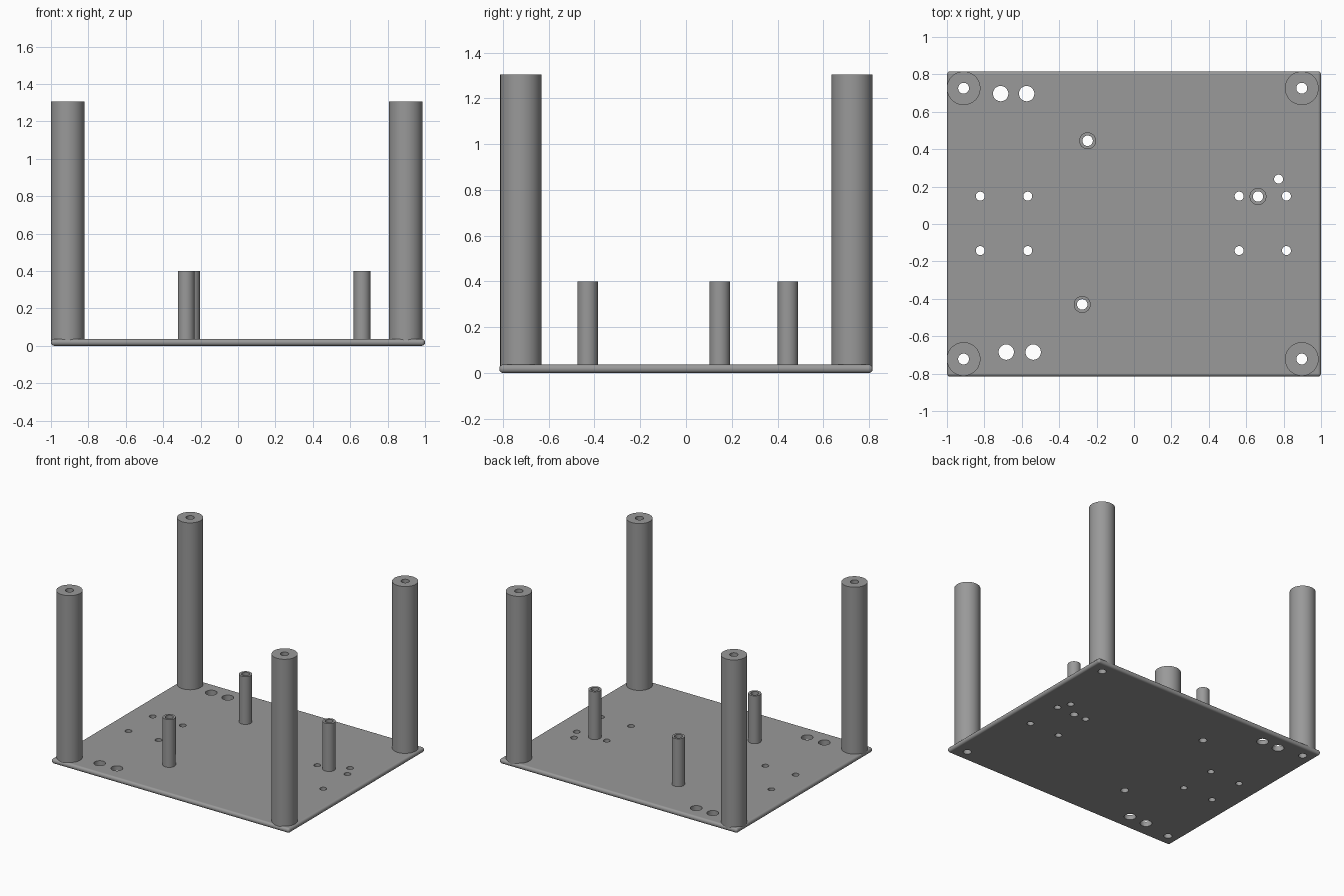
import bpy, bmesh, math
from mathutils import Matrix

if "Cube" in bpy.data.objects:
    bpy.data.objects.remove(bpy.data.objects["Cube"])

PLATE_TOP = 0.037
SEG = 48

grey = bpy.data.materials.new("grey")
grey.diffuse_color = (0.32, 0.32, 0.32, 1)
grey.use_nodes = True
grey.node_tree.nodes["Principled BSDF"].inputs["Base Color"].default_value = grey.diffuse_color


def finish(name, bm, smooth=True):
    bmesh.ops.recalc_face_normals(bm, faces=bm.faces)
    me = bpy.data.meshes.new(name)
    bm.to_mesh(me)
    bm.free()
    ob = bpy.data.objects.new(name, me)
    bpy.context.collection.objects.link(ob)
    me.materials.append(grey)
    bpy.ops.object.select_all(action='DESELECT')
    ob.select_set(True)
    bpy.context.view_layer.objects.active = ob
    if smooth:
        bpy.ops.object.shade_smooth_by_angle(angle=math.radians(35))
    return ob


def tube(name, x, y, outer, inner, top):
    """Hollow column rooted inside the plate."""
    bm = bmesh.new()
    profile = [(outer, PLATE_TOP / 2), (outer, top), (inner, top), (inner, PLATE_TOP)]
    rings = []
    for r, z in profile:
        rings.append([bm.verts.new((x + r * math.cos(2 * math.pi * i / SEG),
                                    y + r * math.sin(2 * math.pi * i / SEG), z))
                      for i in range(SEG)])
    for a, b in zip(rings, rings[1:] + rings[:1]):
        for i in range(SEG):
            j = (i + 1) % SEG
            bm.faces.new((a[i], a[j], b[j], b[i]))
    return finish(name, bm)


# Hole layout: (x, y)
posts = [(x, y) for x in (-0.911, 0.897) for y in (-0.722, 0.726)]
standoffs = [(-0.248, 0.445), (-0.277, -0.43), (0.663, 0.147)]
cable_holes = [(-0.713, 0.697), (-0.574, 0.697), (-0.683, -0.685), (-0.539, -0.685)]
screw_holes = [(x, y) for x in (-0.822, -0.568, 0.562, 0.815) for y in (-0.142, 0.149)]
screw_holes.append((0.773, 0.24))
POST_HOLE, STANDOFF_HOLE = 0.029, 0.028

# Base plate with rounded edges
bm = bmesh.new()
bmesh.ops.create_cube(bm, size=1, matrix=Matrix.Translation((0, 0, PLATE_TOP / 2))
                      @ Matrix.Diagonal((2, 1.632, PLATE_TOP, 1)))
bmesh.ops.bevel(bm, geom=bm.edges[:], offset=0.017, segments=5, profile=0.5,
                affect='EDGES')
plate = finish("base_plate", bm, smooth=False)

# Drill all holes through the plate
bm = bmesh.new()
for spots, r in ((posts, POST_HOLE), (standoffs, STANDOFF_HOLE),
                 (cable_holes, 0.041), (screw_holes, 0.024)):
    for x, y in spots:
        bmesh.ops.create_cone(bm, cap_ends=True, segments=SEG, radius1=r, radius2=r,
                              depth=0.2, matrix=Matrix.Translation((x, y, 0)))
cutter = finish("hole_cutter", bm, smooth=False)
cutter.hide_render = True
bpy.ops.object.select_all(action='DESELECT')
plate.select_set(True)
bpy.context.view_layer.objects.active = plate
mod = plate.modifiers.new("holes", 'BOOLEAN')
mod.operation = 'DIFFERENCE'
mod.solver = 'EXACT'
mod.object = cutter
bpy.ops.object.modifier_apply(modifier=mod.name)
bpy.data.objects.remove(cutter)
bpy.ops.object.shade_smooth_by_angle(angle=math.radians(35))
plate.modifiers.new("flat_faces", 'WEIGHTED_NORMAL').keep_sharp = True

# Tall corner posts and short board standoffs
for x, y in posts:
    tube("corner_post", x, y, 0.09, POST_HOLE, 1.305)
for x, y in standoffs:
    tube("standoff", x, y, 0.045, STANDOFF_HOLE, 0.4)
